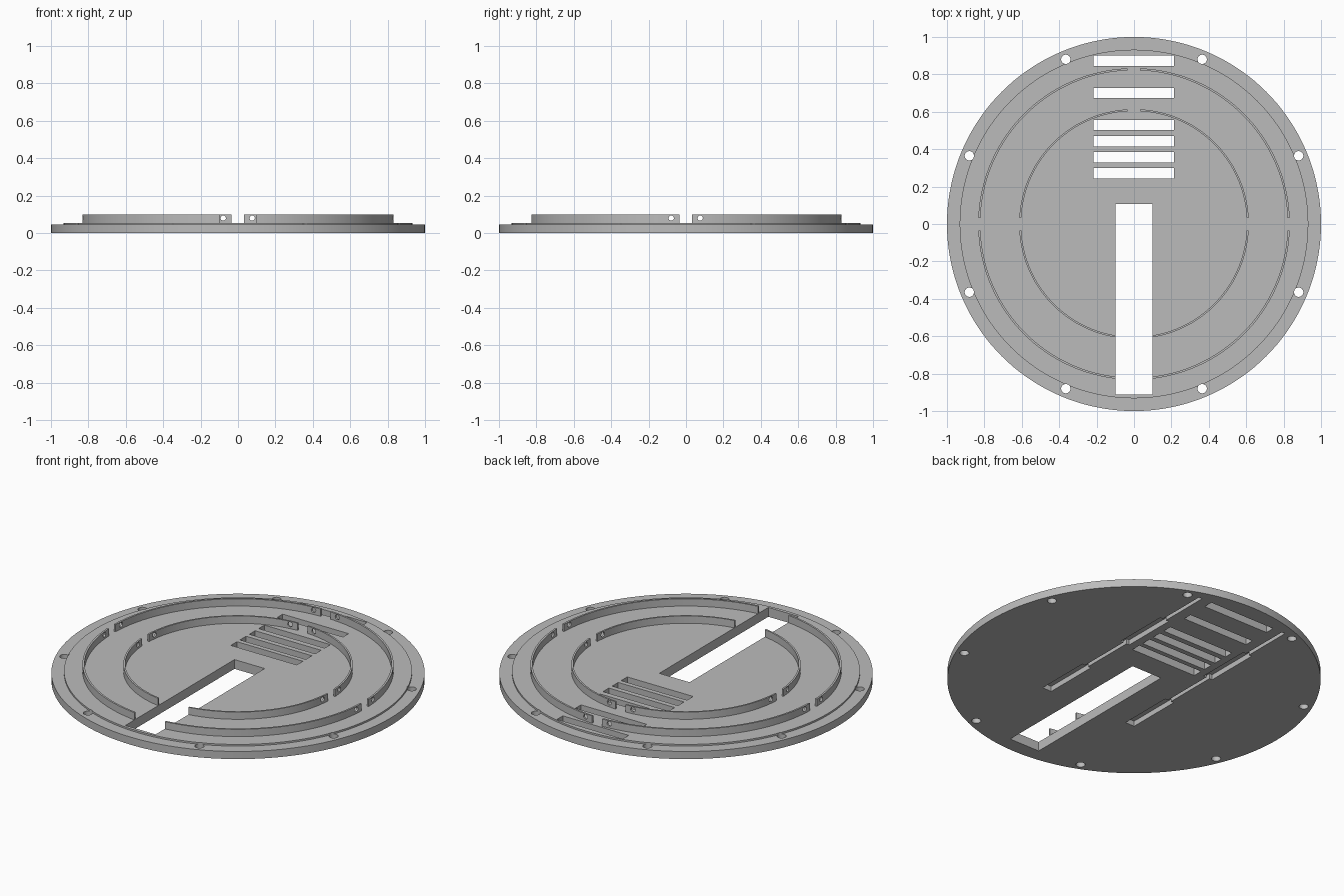
import bpy, bmesh, math
from mathutils import Matrix, Vector

old = bpy.data.objects.get("Cube")
if old:
    bpy.data.objects.remove(old, do_unlink=True)

grey = bpy.data.materials.new("plain grey")
grey.use_nodes = True
grey.diffuse_color = (0.5, 0.5, 0.5, 1)
grey.node_tree.nodes["Principled BSDF"].inputs["Base Color"].default_value = (0.5, 0.5, 0.5, 1)


def make(name, bm):
    bmesh.ops.recalc_face_normals(bm, faces=bm.faces)
    mesh = bpy.data.meshes.new(name)
    bm.to_mesh(mesh)
    bm.free()
    mesh.materials.append(grey)
    ob = bpy.data.objects.new(name, mesh)
    bpy.context.scene.collection.objects.link(ob)
    return ob


def lathe(name, profile, closed, steps=144):
    """Revolve an (r, z) profile around the z axis."""
    bm = bmesh.new()
    verts = [bm.verts.new((r, 0, z)) for r, z in profile]
    edges = [bm.edges.new(pair) for pair in zip(verts, verts[1:])]
    if closed:
        edges.append(bm.edges.new((verts[-1], verts[0])))
    bmesh.ops.spin(bm, geom=verts + edges, cent=(0, 0, 0), axis=(0, 0, 1),
                   angle=math.tau, steps=steps, use_merge=True)
    bmesh.ops.remove_doubles(bm, verts=bm.verts, dist=1e-5)
    if not closed:
        bmesh.ops.holes_fill(bm, edges=[e for e in bm.edges if e.is_boundary], sides=0)
    return make(name, bm)


def box(x0, x1, y0, y1, z0, z1):
    bm = bmesh.new()
    size = Vector((x1 - x0, y1 - y0, z1 - z0))
    centre = Vector((x0 + x1, y0 + y1, z0 + z1)) / 2
    bmesh.ops.create_cube(bm, size=1, matrix=Matrix.Translation(centre) @ Matrix.Diagonal(size.to_4d()))
    return make("cutter", bm)


def rod(centre, radius, length, axis="Z"):
    turn = {"X": Matrix.Rotation(math.pi / 2, 4, "Y"),
            "Y": Matrix.Rotation(math.pi / 2, 4, "X"), "Z": Matrix()}[axis]
    bm = bmesh.new()
    bmesh.ops.create_cone(bm, cap_ends=True, segments=24, radius1=radius, radius2=radius,
                          depth=length, matrix=Matrix.Translation(centre) @ turn)
    return make("cutter", bm)


def carve(ob, cutters):
    """Subtract the cutters, bake the result and discard them."""
    for c in cutters:
        mod = ob.modifiers.new("cut", "BOOLEAN")
        mod.operation, mod.solver, mod.object = "DIFFERENCE", "EXACT", c
        c.hide_render = True
    deps = bpy.context.evaluated_depsgraph_get()
    mesh = bpy.data.meshes.new_from_object(ob.evaluated_get(deps))
    ob.modifiers.clear()
    ob.data = mesh
    for c in cutters:
        bpy.data.objects.remove(c, do_unlink=True)
    bpy.ops.object.select_all(action="DESELECT")
    ob.select_set(True)
    bpy.context.view_layer.objects.active = ob
    bpy.ops.object.shade_smooth_by_angle(angle=math.radians(30))


# Stepped base plate
plate = lathe("base_plate", [(1, 0), (1, 0.045), (0.932, 0.045), (0.932, 0.055)], False)

# Long front slot and the row of vent slots
cuts = [box(-0.098, 0.1, -0.912, 0.107, -0.1, 0.2)]
for y0, y1 in [(0.845, 0.9), (0.675, 0.727), (0.503, 0.557),
               (0.415, 0.47), (0.328, 0.385), (0.243, 0.3)]:
    cuts.append(box(-0.217, 0.214, y0, y1, -0.1, 0.2))

# Screw holes around the rim
for i in range(8):
    a = math.tau * (i + 0.5) / 8
    cuts.append(rod((0.953 * math.cos(a), 0.953 * math.sin(a), 0), 0.025, 0.4))

# Stepped grooves in the underside
for x in (-0.29, 0.29):
    cuts.append(box(x - 0.011, x + 0.011, -0.3, 0.9, -0.1, 0.03))
    for y in (-0.38, 0.27):
        cuts.append(box(x - 0.03, x + 0.03, y, y + 0.33, -0.1, 0.031))
carve(plate, cuts)

# Upright ring walls, split into quarters with pin holes at the ends
for name, r0, r1 in [("outer_ring_wall", 0.822, 0.833), ("inner_ring_wall", 0.604, 0.614)]:
    ring = lathe(name, [(r0, 0.05), (r1, 0.05), (r1, 0.098), (r0, 0.098)], True)
    cuts = [box(-0.034, 0.031, -2, 2, -1, 1), box(-2, 2, -0.034, 0.031, -1, 1),
            box(-0.098, 0.1, -2, 0, -1, 1)]
    for s in (-0.079, 0.076):
        cuts.append(rod((s, 0.6, 0.08), 0.014, 1, "Y"))
        cuts.append(rod((0, s, 0.08), 0.014, 3, "X"))
    carve(ring, cuts)
